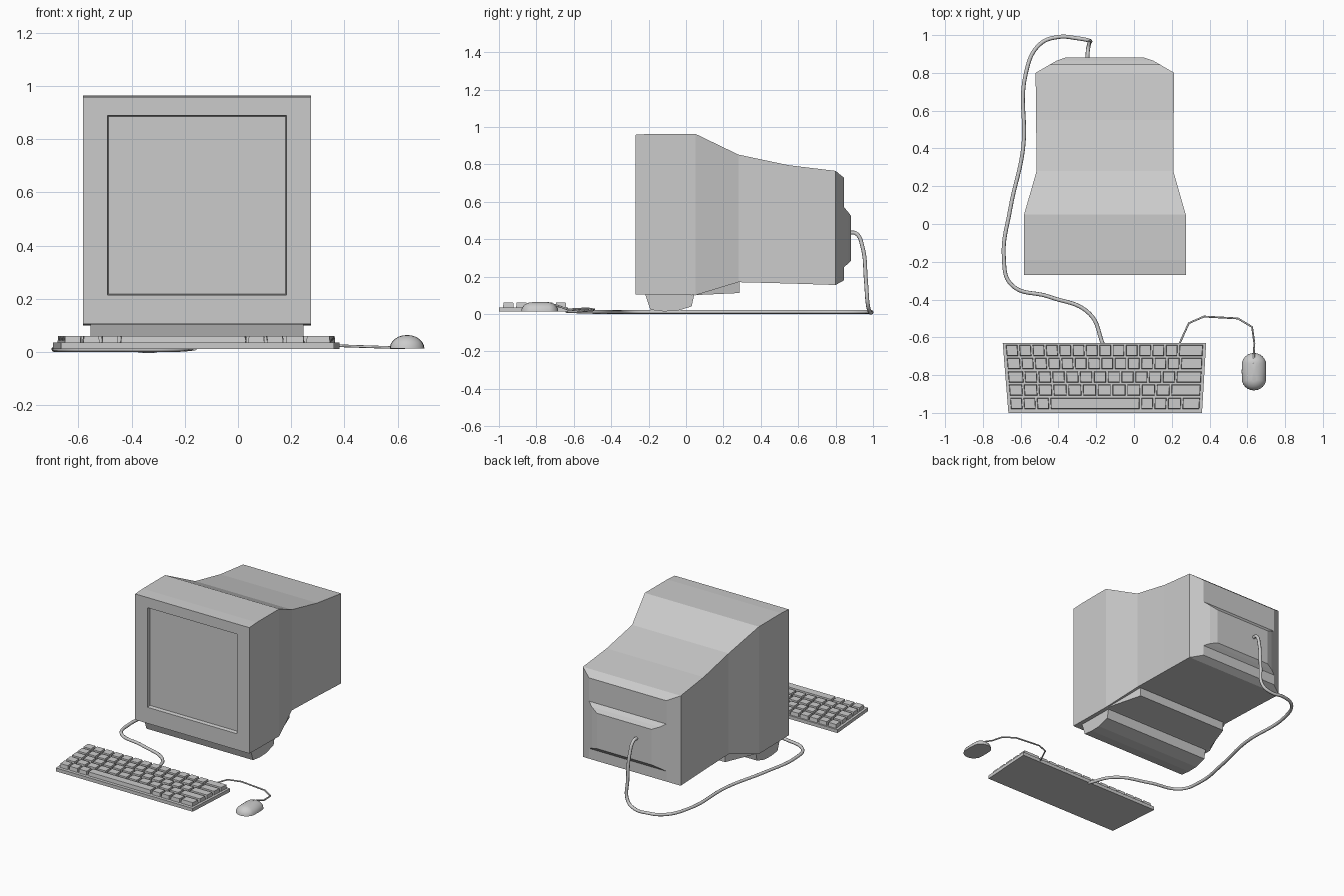
import bpy, bmesh, math
from mathutils import Vector

if "Cube" in bpy.data.objects:
    bpy.data.objects.remove(bpy.data.objects["Cube"])

grey = bpy.data.materials.new("light_grey")
grey.diffuse_color = (0.6, 0.6, 0.6, 1)
grey.use_nodes = True
grey.node_tree.nodes["Principled BSDF"].inputs["Base Color"].default_value = grey.diffuse_color
CX = -0.154          # monitor centre line


def finish(name, bm):
    bmesh.ops.recalc_face_normals(bm, faces=bm.faces)
    me = bpy.data.meshes.new(name)
    bm.to_mesh(me)
    bm.free()
    me.materials.append(grey)
    ob = bpy.data.objects.new(name, me)
    bpy.context.collection.objects.link(ob)
    return ob


def loft(bm, rings):
    """Skin a list of closed rings and cap both ends."""
    loops = [[bm.verts.new(p) for p in r] for r in rings]
    n = len(loops[0])
    for a, b in zip(loops, loops[1:]):
        for i in range(n):
            j = (i + 1) % n
            bm.faces.new((a[i], a[j], b[j], b[i]))
    bm.faces.new(loops[0])
    bm.faces.new(loops[-1])


def rect_ring(y, hw, z0, z1):
    return [(CX - hw, y, z0), (CX + hw, y, z0), (CX + hw, y, z1), (CX - hw, y, z1)]


# Monitor case: recessed screen, bezel, tapered body, chamfered back and rear bulge
bm = bmesh.new()
loft(bm, [rect_ring(*s) for s in (
    (-0.245, 0.333, 0.218, 0.885),
    (-0.27, 0.337, 0.214, 0.889),
    (-0.27, 0.428, 0.105, 0.958),
    (-0.19, 0.428, 0.103, 0.963),
    (0.05, 0.428, 0.10, 0.963),
    (0.28, 0.362, 0.17, 0.852),
    (0.55, 0.364, 0.163, 0.795),
    (0.80, 0.367, 0.155, 0.765),
    (0.845, 0.29, 0.18, 0.728),
    (0.845, 0.29, 0.25, 0.57),
    (0.865, 0.255, 0.268, 0.548),
    (0.882, 0.205, 0.285, 0.525))])
finish("monitor_case", bm)

# Wedge under the case, narrowing to the back
bm = bmesh.new()
loft(bm, [rect_ring(0.03, 0.425, 0.10, 0.14), rect_ring(0.287, 0.34, 0.112, 0.19)])
finish("under_wedge", bm)

# Stand: side profile swept across the width
bm = bmesh.new()
prof = [(-0.22, 0.11), (-0.19, 0.022), (-0.12, 0.014), (-0.05, 0.016), (0.03, 0.04), (0.045, 0.11)]
loft(bm, [[(CX + s * 0.4, y, z) for y, z in prof] for s in (-1, 1)])
finish("monitor_stand", bm)

# Keyboard base, slightly wider at the back
def side_x(y, inset):
    t = (y + 1.0) / 0.37
    return -0.665 - 0.03 * t + inset, 0.36 + 0.022 * t - inset


def quad(y0, y1, u0, u1, inset, z):
    """Quad between fractions u0..u1 of the keyboard width."""
    pts = []
    for y, us in ((y0, (u0, u1)), (y1, (u1, u0))):
        l, r = side_x(y, inset)
        pts += [(l + (r - l) * u, y, z) for u in us]
    return pts


bm = bmesh.new()
loft(bm, [quad(-1.0, -0.63, 0, 1, 0, z) for z in (0.012, 0.035)])
finish("keyboard_base", bm)

# Keys: rows of relative widths, back to front
rows = [[1] * 13 + [1.9],
        [1.1] + [1] * 12 + [1.7],
        [1.2] + [1] * 11 + [1.9],
        [1.1] + [1.1] * 10 + [2.3],
        [1, 1, 1, 6.8, 1, 1, 1.1, 1.4]]
bm = bmesh.new()
for r, widths in enumerate(rows):
    y1 = -0.640 - 0.0702 * r
    y0, total, pos = y1 - 0.058, sum(widths), 0
    for w in widths:
        u0, u1 = pos / total + 0.005, (pos + w) / total - 0.005
        loft(bm, [quad(y0, y1, u0, u1, 0.011, 0.034),
                  quad(y0 + 0.003, y1 - 0.003, u0 + 0.002, u1 - 0.002, 0.011, 0.06)])
        pos += w
finish("keys", bm)

# Mouse: half dome stretched into a capsule
bm = bmesh.new()
bmesh.ops.create_uvsphere(bm, u_segments=24, v_segments=12, radius=1)
cut = bmesh.ops.bisect_plane(bm, geom=bm.verts[:] + bm.edges[:] + bm.faces[:], dist=1e-4,
                             plane_co=(0, 0, 0), plane_no=(0, 0, 1), clear_inner=True)
bmesh.ops.holes_fill(bm, edges=[e for e in bm.edges if e.is_boundary])
for v in bm.verts:
    stretch = 0.036 * max(-1, min(1, v.co.y * 8))
    v.co = Vector((0.635 + 0.065 * v.co.x, -0.782 + 0.063 * v.co.y + stretch,
                   0.014 + 0.05 * v.co.z))
mouse = finish("mouse", bm)
bpy.context.view_layer.objects.active = mouse
mouse.select_set(True)
bpy.ops.object.shade_smooth_by_angle(angle=math.radians(40))


# Cords as bevelled curves
def cord(name, pts, radius, smooth):
    cu = bpy.data.curves.new(name, 'CURVE')
    cu.dimensions = '3D'
    cu.bevel_depth = radius
    cu.bevel_resolution = 2
    cu.resolution_u = 8
    cu.use_fill_caps = True
    cu.materials.append(grey)
    sp = cu.splines.new('BEZIER')
    sp.bezier_points.add(len(pts) - 1)
    for bp, p in zip(sp.bezier_points, pts):
        bp.co = p
        bp.handle_left_type = bp.handle_right_type = 'AUTO' if smooth else 'VECTOR'
    bpy.context.collection.objects.link(bpy.data.objects.new(name, cu))


Z = 0.011
cord("monitor_cord", [
    (-0.247, 0.87, 0.435), (-0.245, 0.91, 0.43), (-0.24, 0.943, 0.36), (-0.236, 0.962, 0.18),
    (-0.245, 0.973, 0.045), (-0.30, 0.983, Z), (-0.40, 0.99, Z), (-0.50, 0.95, Z),
    (-0.572, 0.80, Z), (-0.587, 0.40, Z), (-0.655, 0.08, Z), (-0.689, -0.18, Z),
    (-0.65, -0.32, Z), (-0.45, -0.385, Z), (-0.235, -0.475, Z), (-0.163, -0.64, 0.016)],
    0.0105, True)
cord("mouse_cord", [
    (0.24, -0.635, 0.024), (0.29, -0.525, 0.03), (0.37, -0.49, 0.024), (0.55, -0.50, 0.018),
    (0.625, -0.545, 0.016), (0.637, -0.63, 0.024), (0.635, -0.69, 0.045), (0.635, -0.74, 0.06)],
    0.005, False)
